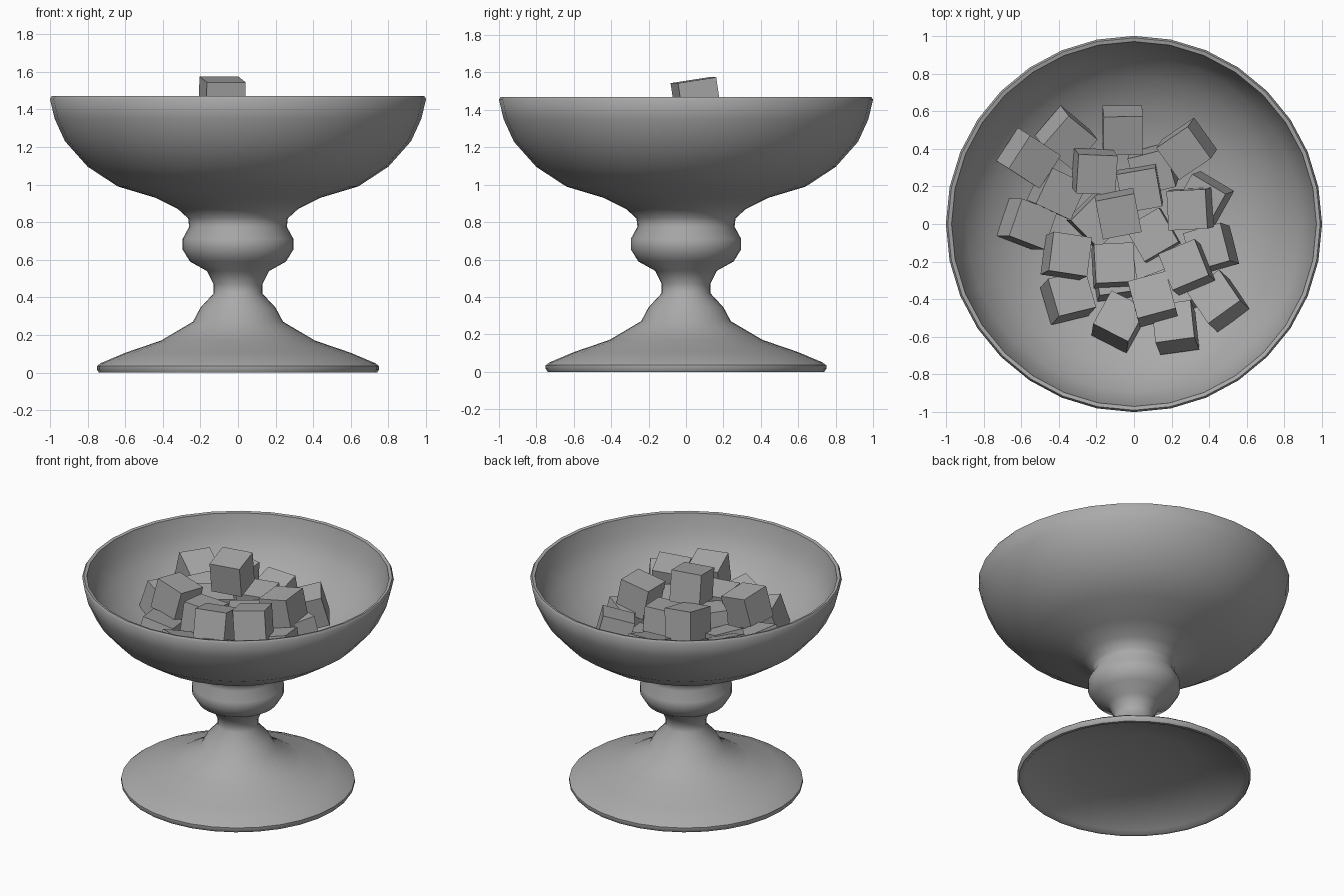
import bpy, bmesh
from math import radians, tau
from mathutils import Matrix, Vector

default_cube = bpy.data.objects.get("Cube")
if default_cube:
    bpy.data.objects.remove(default_cube, do_unlink=True)

SEGMENTS = 32
CUBE_SIZE = 0.21


def make_material(name, rgb):
    material = bpy.data.materials.new(name)
    material.use_nodes = True
    color = (*rgb, 1)
    material.diffuse_color = color
    material.node_tree.nodes["Principled BSDF"].inputs["Base Color"].default_value = color
    return material


def add_object(name, bm, material):
    mesh = bpy.data.meshes.new(name)
    bm.to_mesh(mesh)
    bm.free()
    mesh.materials.append(material)
    obj = bpy.data.objects.new(name, mesh)
    bpy.context.collection.objects.link(obj)
    return obj


def lathe(name, profile, material):
    """Spin a radius/height profile around the z axis and shade it smooth."""
    bm = bmesh.new()
    verts = [bm.verts.new((r, 0, z)) for r, z in profile]
    edges = [bm.edges.new(pair) for pair in zip(verts, verts[1:])]
    bmesh.ops.spin(bm, geom=verts + edges, cent=(0, 0, 0), axis=(0, 0, 1),
                   angle=tau, steps=SEGMENTS, use_merge=False)
    bmesh.ops.remove_doubles(bm, verts=bm.verts[:], dist=0.0005)
    bmesh.ops.recalc_face_normals(bm, faces=bm.faces[:])
    obj = add_object(name, bm, material)
    bpy.ops.object.select_all(action="DESELECT")
    obj.select_set(True)
    bpy.context.view_layer.objects.active = obj
    bpy.ops.object.shade_smooth_by_angle(angle=radians(50))
    return obj


def sugar_cube(name, location, yaw, lean, material):
    """Place a cube turned by yaw, with its top leaning along the lean vector."""
    up = Vector((lean[0], lean[1], 1)).normalized()
    tilt = Vector((0, 0, 1)).rotation_difference(up).to_matrix().to_4x4()
    bm = bmesh.new()
    bmesh.ops.create_cube(bm, size=CUBE_SIZE)
    bm.transform(Matrix.Translation(location) @ tilt @ Matrix.Rotation(radians(yaw), 4, "Z"))
    return add_object(name, bm, material)


gray = make_material("plain gray", (0.4, 0.4, 0.4))

# Underside, foot, stem with its round knop, bowl outside, rim, bowl inside
underside = [(0, .13), (.4, .1), (.7, .02), (.72, 0)]
foot = [(.74, 0), (.75, .015), (.75, .035), (.73, .05), (.6, .105), (.41, .17), (.24, .27)]
stem = [(.2, .345), (.13, .42), (.13, .47), (.165, .54), (.255, .59), (.295, .655),
        (.295, .71), (.26, .775), (.265, .82)]
bowl_outside = [(.32, .87), (.44, .93), (.64, .99), (.8, 1.095), (.92, 1.23), (.975, 1.35)]
rim = [(1, 1.455), (.99, 1.47), (.97, 1.465)]
bowl_inside = [(.945, 1.35), (.89, 1.24), (.78, 1.12), (.62, 1.02), (.43, .96), (.2, .92), (0, .91)]
lathe("pedestal_bowl", underside + foot + stem + bowl_outside + rim + bowl_inside, gray)

# Piled cubes: x, y, z, yaw; each one leans inwards from the sloping bowl
outer_layer = [
    (-.06, .5, 1.14, 0), (-.36, .46, 1.16, -40), (-.56, .35, 1.21, -33),
    (-.41, .17, 1.15, -25), (-.57, 0, 1.14, -20), (.28, .4, 1.17, 35),
    (.37, .13, 1.12, -30), (-.35, -.39, 1.12, 15), (.41, -.13, 1.12, 15),
    (.45, -.41, 1.15, 35), (-.08, -.52, 1.12, -28), (.22, -.55, 1.17, 7),
]
inner_layer = [
    (-.21, .28, 1.3, -3), (.03, .19, 1.22, 10), (.3, .08, 1.29, 3),
    (-.2, .02, 1.2, 45), (-.36, -.17, 1.29, -8), (-.11, -.22, 1.23, 3),
    (.1, -.06, 1.2, 30), (.28, -.23, 1.3, 22), (.1, -.4, 1.31, 15),
    (.1, .29, 1.06, 15), (-.1, -.28, 1.04, 8), (.2, -.36, 1.06, 20),
]
for layer, cubes in (("outer", outer_layer), ("inner", inner_layer)):
    for i, (x, y, z, yaw) in enumerate(cubes):
        lean = (-0.6 * x, -0.6 * y)
        sugar_cube(f"{layer}_cube_{i + 1}", (x, y, z), yaw, lean, gray)

# Single cube on top of the pile
sugar_cube("top_cube", (-.085, .055, 1.455), 11, (.03, -.15), gray)
